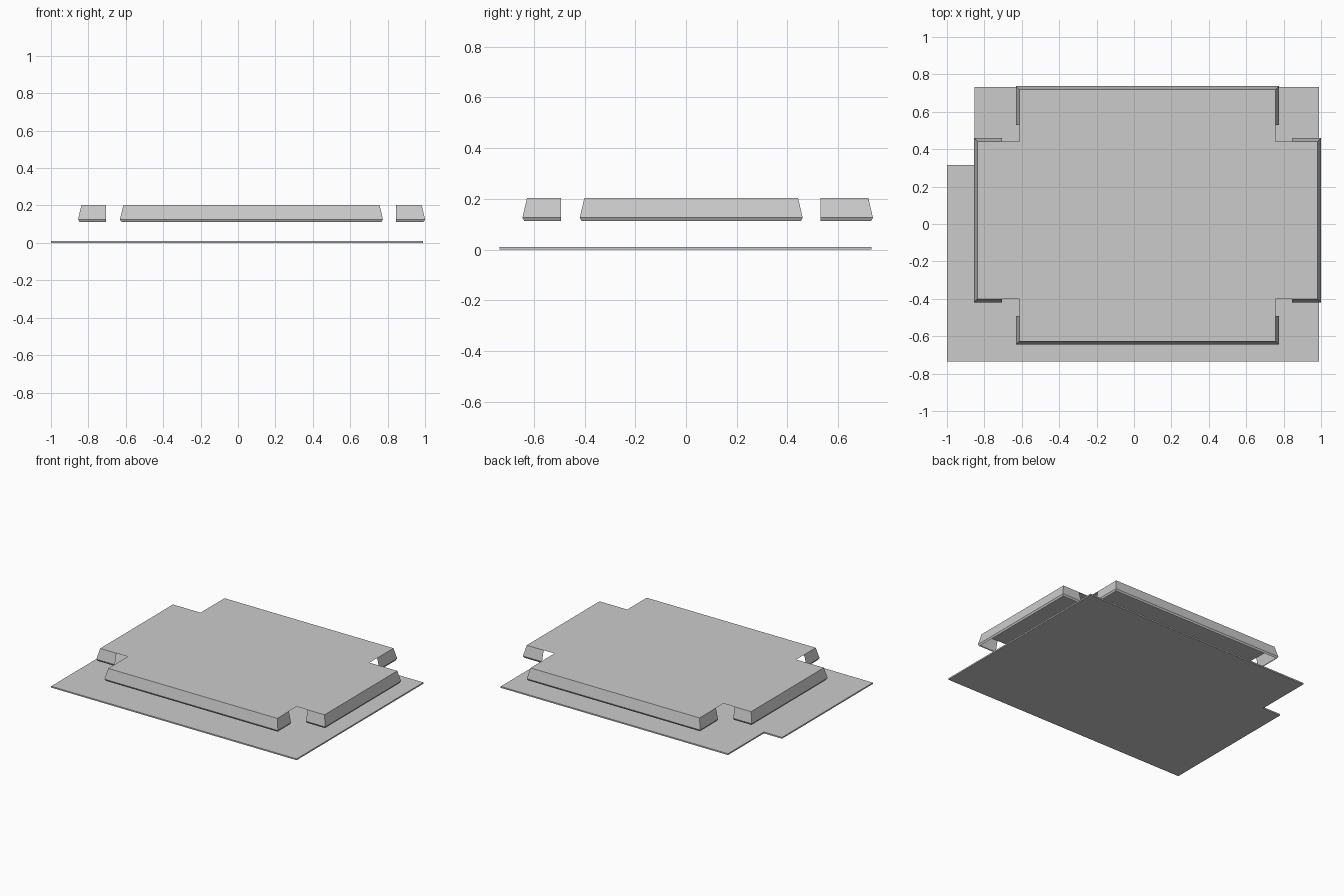
import bpy, bmesh
from mathutils import Vector

if "Cube" in bpy.data.objects:
    bpy.data.objects.remove(bpy.data.objects["Cube"])

grey = bpy.data.materials.new("plain_grey")
grey.diffuse_color = (0.6, 0.6, 0.6, 1)
grey.use_nodes = True
grey.node_tree.nodes["Principled BSDF"].inputs["Base Color"].default_value = grey.diffuse_color

# Roof arm extents
W, E, S, N = -0.837, 0.982, -0.627, 0.719      # arm tips
XL, XR, YL, YR = -0.613, 0.757, -0.401, 0.442  # arm sides
ROOF_Z = 0.203


def finish(name, bm):
    mesh = bpy.data.meshes.new(name)
    bm.to_mesh(mesh)
    bm.free()
    mesh.materials.append(grey)
    obj = bpy.data.objects.new(name, mesh)
    bpy.context.collection.objects.link(obj)
    return obj


def flat_sheet(name, outline, z, height=0):
    bm = bmesh.new()
    face = bm.faces.new([bm.verts.new((x, y, z)) for x, y in outline])
    if height:
        ext = bmesh.ops.extrude_face_region(bm, geom=[face], use_keep_orig=True)
        top = [v for v in ext["geom"] if isinstance(v, bmesh.types.BMVert)]
        bmesh.ops.translate(bm, verts=top, vec=(0, 0, height))
        bmesh.ops.recalc_face_normals(bm, faces=bm.faces)
    return finish(name, bm)


# Sloped skirt with a small undercut, wrapped round the tip of one arm
PROFILE = [(0, ROOF_Z), (0.018, 0.126), (0.011, 0.113)]  # outward, height


def skirt(name, d, tip, cut, left, right):
    d = Vector(d)
    n = Vector((-d.y, d.x))
    path = [(cut, left, 0, 1), (tip, left, 1, 1), (tip, right, 1, -1), (cut, right, 0, -1)]
    bm = bmesh.new()
    cols = []
    for r, s, ro, so in path:
        col = []
        for out, z in PROFILE:
            p = d * (r + ro * out) + n * (s + so * out)
            col.append(bm.verts.new((p.x, p.y, z)))
        cols.append(col)
    for a, b in zip(cols, cols[1:]):
        for i in range(len(PROFILE) - 1):
            bm.faces.new((a[i], b[i], b[i + 1], a[i + 1]))
    return finish(name, bm)


# Ground slab with a notched back-left corner
flat_sheet("ground_slab", [(-1, -0.735), (0.99, -0.735), (0.99, 0.732), (-0.853, 0.732),
                           (-0.853, 0.316), (-1, 0.316)], 0, 0.01)

# Thin cross-shaped roof
flat_sheet("roof_sheet", [(XL, S), (XR, S), (XR, YL), (E, YL), (E, YR), (XR, YR),
                          (XR, N), (XL, N), (XL, YR), (W, YR), (W, YL), (XL, YL)], ROOF_Z)

# Skirts at the four arm tips
skirt("left_skirt", (-1, 0), -W, 0.705, -YL, -YR)
skirt("right_skirt", (1, 0), E, 0.845, YR, YL)
skirt("back_skirt", (0, 1), N, 0.53, -XL, -XR)
skirt("front_skirt", (0, -1), -S, 0.493, XR, XL)
